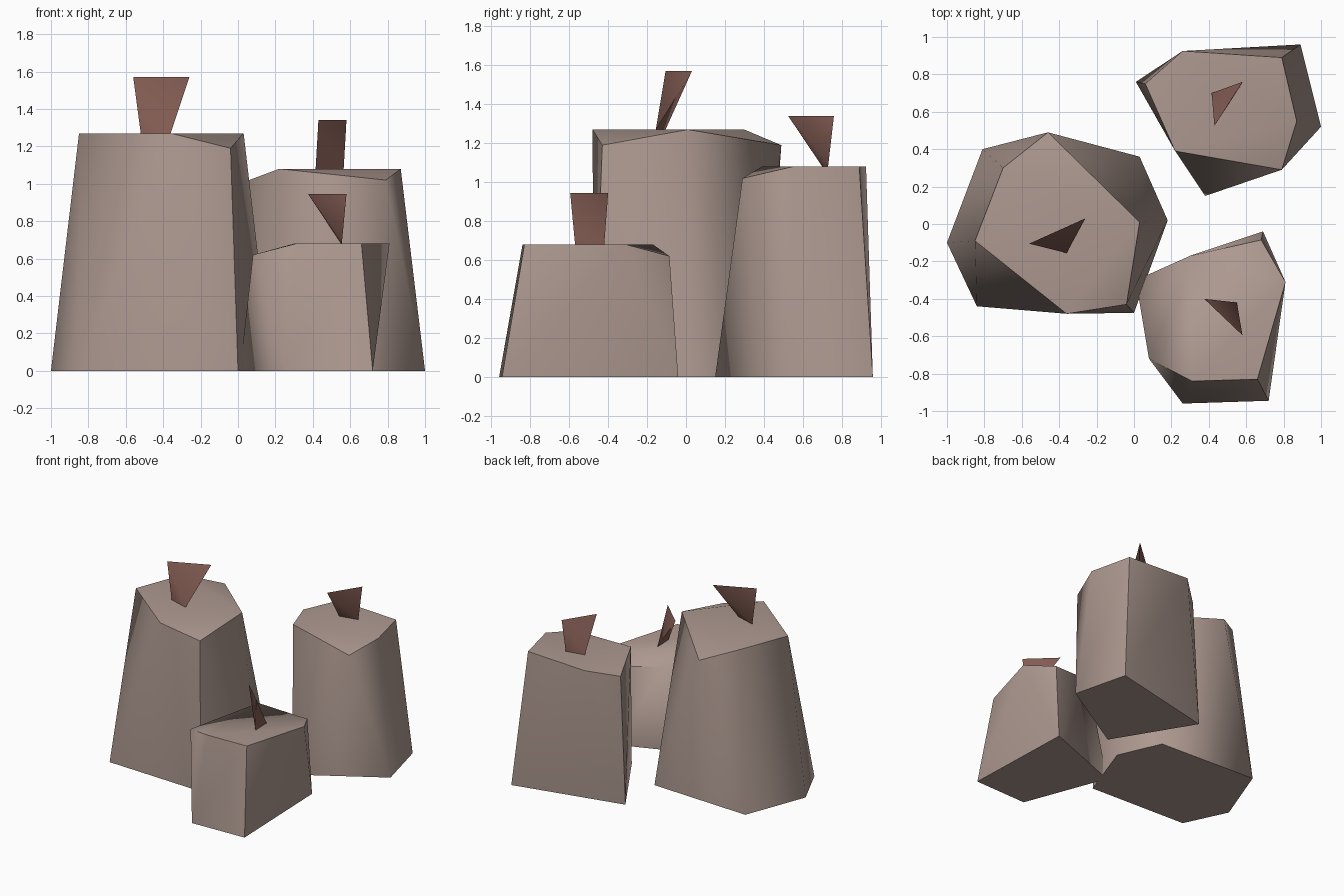
import bpy, bmesh, math

if "Cube" in bpy.data.objects:
    bpy.data.objects.remove(bpy.data.objects["Cube"])


def material(name, rgb):
    m = bpy.data.materials.new(name)
    m.diffuse_color = (*rgb, 1)
    m.use_nodes = True
    m.node_tree.nodes["Principled BSDF"].inputs["Base Color"].default_value = m.diffuse_color
    return m


WAX = material("dusty wax", (0.42, 0.32, 0.28))
WICK = material("red brown wick", (0.24, 0.115, 0.092))


def hull(name, rings, mat, angle):
    """Closed faceted solid around rings of (z, [(x, y), ...])."""
    bm = bmesh.new()
    for z, pts in rings:
        for x, y in pts:
            bm.verts.new((x, y, z))
    bmesh.ops.convex_hull(bm, input=bm.verts[:])
    bmesh.ops.dissolve_limit(bm, angle_limit=math.radians(1),
                             verts=bm.verts[:], edges=bm.edges[:])
    bmesh.ops.recalc_face_normals(bm, faces=bm.faces[:])
    mesh = bpy.data.meshes.new(name)
    bm.to_mesh(mesh)
    bm.free()
    mesh.materials.append(mat)
    ob = bpy.data.objects.new(name, mesh)
    bpy.context.collection.objects.link(ob)
    bpy.ops.object.select_all(action='DESELECT')
    ob.select_set(True)
    bpy.context.view_layer.objects.active = ob
    bpy.ops.object.shade_smooth_by_angle(angle=math.radians(angle))
    return ob


# Candle bodies: base outline, chipped shoulder points, flat top
hull("tall_candle", [
    (0, [(0, -.475), (.18, .02), (.03, .36), (-.81, .4), (-1, -.1), (-.84, -.44)]),
    (1.19, [(-.46, .49), (-.04, -.43)]),
    (1.27, [(-.85, -.09), (-.7, .3), (.03, .01), (-.36, -.48)])], WAX, 60)
hull("middle_candle", [
    (0, [(1, .52), (.38, .15), (.01, .76), (.89, .96)]),
    (1.02, [(.06, .75), (.79, .29)]),
    (1.08, [(.22, .39), (.26, .925), (.79, .89), (.87, .55)])], WAX, 60)
hull("short_candle", [
    (0, [(.69, -.04), (.72, -.945), (.26, -.96), (.01, -.3)]),
    (.62, [(.08, -.72), (.68, -.085)]),
    (.68, [(.3, -.17), (.81, -.31), (.66, -.83), (.31, -.84)])], WAX, 60)

# Wicks: bent slivers, twisted between bottom and top edge
hull("tall_wick", [
    (1.27, [(-.52, -.105), (-.36, -.155)]),
    (1.57, [(-.56, -.105), (-.26, .03)])], WICK, 80)
hull("middle_wick", [
    (1.08, [(.415, .70), (.565, .73)]),
    (1.34, [(.43, .525), (.58, .76)])], WICK, 80)
hull("short_wick", [
    (.68, [(.55, -.42), (.555, -.57)]),
    (.945, [(.375, -.4), (.58, -.595)])], WICK, 80)
